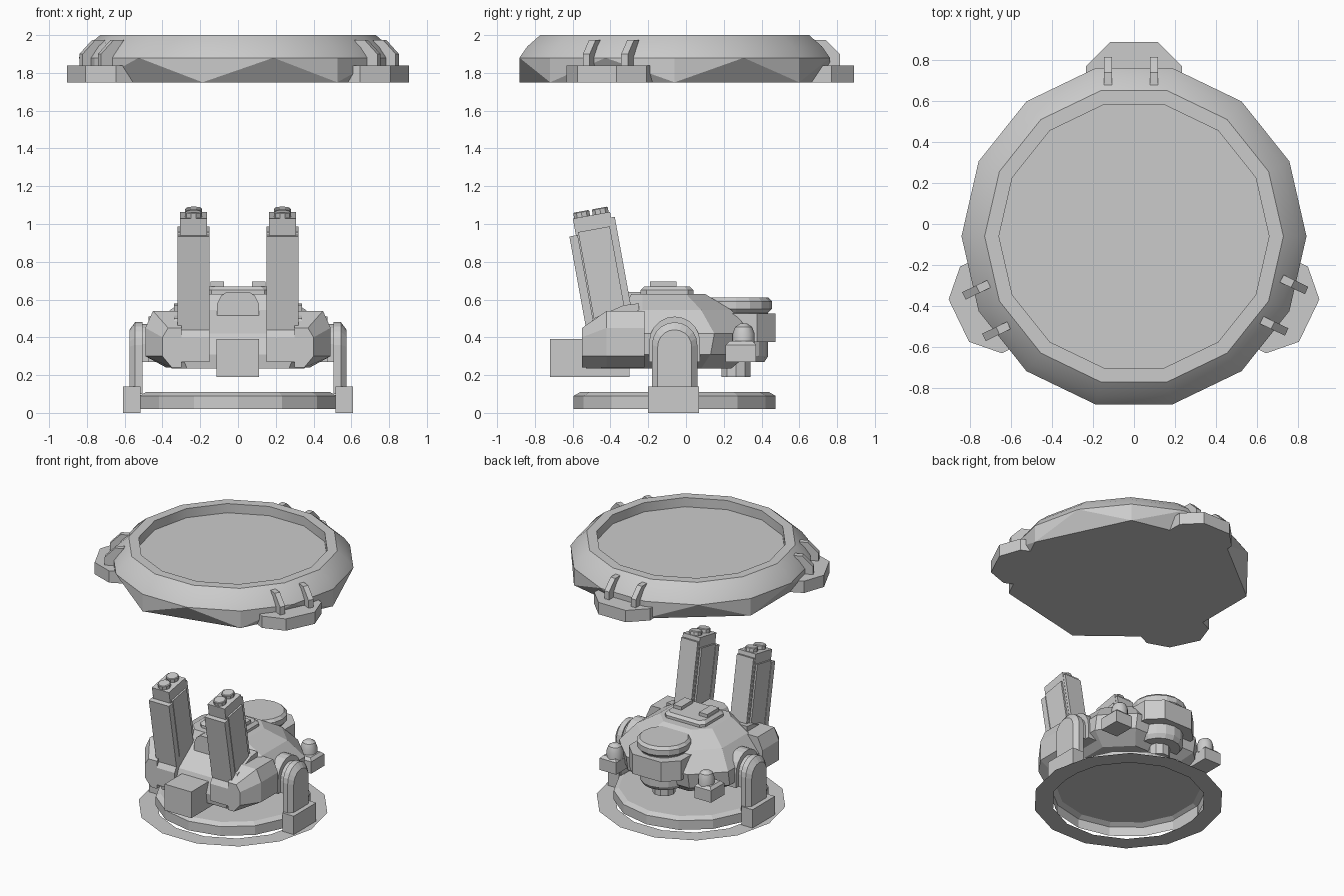
import bpy, bmesh, math
from mathutils import Matrix, Vector

if "Cube" in bpy.data.objects:
    bpy.data.objects.remove(bpy.data.objects["Cube"])

grey = bpy.data.materials.new("plain_grey")
grey.diffuse_color = (0.6, 0.6, 0.6, 1)
grey.use_nodes = True
grey.node_tree.nodes["Principled BSDF"].inputs["Base Color"].default_value = grey.diffuse_color
CY = -0.06  # shared centre line of dish, base and pivots


def make(name, verts, faces, matrix=None, smooth=False):
    me = bpy.data.meshes.new(name)
    bm = bmesh.new()
    vs = [bm.verts.new(v) for v in verts]
    for f in faces:
        bm.faces.new([vs[i] for i in f])
    if matrix:
        bm.transform(matrix)
    bmesh.ops.recalc_face_normals(bm, faces=bm.faces[:])
    for f in bm.faces:
        f.smooth = smooth
    bm.to_mesh(me)
    bm.free()
    me.materials.append(grey)
    ob = bpy.data.objects.new(name, me)
    bpy.context.collection.objects.link(ob)
    if smooth:
        bpy.context.view_layer.objects.active = ob
        ob.select_set(True)
        bpy.ops.object.shade_smooth_by_angle(angle=math.radians(32))
        ob.select_set(False)
    return ob


def loft(name, rings, matrix=None, caps=(True, True), smooth=False):
    n = len(rings[0])
    faces = [(a * n + i, a * n + (i + 1) % n, a * n + n + (i + 1) % n, a * n + n + i)
             for a in range(len(rings) - 1) for i in range(n)]
    if caps[0]:
        faces.append(tuple(range(n)))
    if caps[1]:
        faces.append(tuple(range((len(rings) - 1) * n, len(rings) * n)))
    return make(name, [v for r in rings for v in r], faces, matrix, smooth)


def ring(r, z, n=14, cx=0, cy=CY, turn=0.0):
    return [(cx + r * math.cos(turn + math.tau * i / n),
             cy + r * math.sin(turn + math.tau * i / n), z) for i in range(n)]


def octagon(w, y0, y1, z, cf, cb):
    """Mirrored eight-sided outline with chamfers cf (front) and cb (back)."""
    half = [(w - cf, y0), (w, y0 + cf), (w, y1 - cb), (w - cb, y1)]
    return [(x, y, z) for x, y in half] + [(-x, y, z) for x, y in reversed(half)]


def box(name, x0, x1, y0, y1, z0, z1, inset=0.0, matrix=None):
    def q(i, z):
        return [(x0 + i, y0 + i, z), (x1 - i, y0 + i, z), (x1 - i, y1 - i, z), (x0 + i, y1 - i, z)]
    rings = [q(0, z0), q(0, z1)] if not inset else [q(0, z0), q(0, z1 - inset), q(inset, z1)]
    return loft(name, rings, matrix)


def slab(name, outline, x0, x1, matrix=None, bevel=None):
    """Side (y, z) outline extruded along x; bevel is a second outline for the outer face."""
    rings = [[(x0, y, z) for y, z in outline], [(x1, y, z) for y, z in outline]]
    if bevel:
        rings.append([(x1 + (0.03 if x1 > x0 else -0.03), y, z) for y, z in bevel])
    return loft(name, rings, matrix)


def arch(w, foot, top, n=10):
    return [(CY - w, foot), (CY + w, foot)] + [
        (CY + w * math.cos(math.pi * i / n), top - w + w * math.sin(math.pi * i / n))
        for i in range(n + 1)]


# Overhead dish: rim walls, recessed floor, seven-sided underside
loft("dish_rim", [ring(.843, 1.88), ring(.80, 1.94), ring(.73, 2), ring(.66, 2), ring(.66, 1.93)],
     caps=(False, True), smooth=True)
up, low = ring(.843, 1.88), ring(.843, 1.75, 7)
faces = [tuple(range(14, 21))]
for i in range(7):
    a, b, c, d = 2 * i, 2 * i + 1, (2 * i + 2) % 14, 14 + (i + 1) % 7
    faces += [(a, b, 14 + i), (b, c, d), (14 + i, b, d)]
make("dish_lower_wall", up + low, faces)

# Three clamps around the dish, each a foot with two hooked arms
for k, deg in enumerate((90, 205.7, -25.7)):
    m = Matrix.Translation((0, CY, 0)) @ Matrix.Rotation(math.radians(deg - 90), 4, 'Z')
    foot = [(-.235, .72), (.235, .72), (.235, .83), (.115, .95), (-.115, .95), (-.235, .83)]
    loft("clamp_foot_%d" % k, [[(x, y, z) for x, y in foot] for z in (1.75, 1.84)], m)
    hook = [(.72, 1.80), (.875, 1.80), (.875, 1.90), (.80, 1.975), (.74, 1.975), (.78, 1.92)]
    for x in (-.127, .098):
        slab("clamp_arm", hook, x - .02, x + .02, m)

# Base: ground plate around an open-bottomed round plinth
loft("ground_plate", [ring(.66, 0), ring(.53, 0)], caps=(False, False))
t = math.pi / 2
loft("plinth", [ring(.535, .02, turn=t), ring(.535, .09, turn=t), ring(.50, .11, turn=t)],
     caps=(False, True))

# Turret body: stacked faceted rings
loft("turret_body", [
    octagon(.35, -.53, .24, .235, .08, .16), octagon(.46, -.54, .33, .31, .16, .2),
    octagon(.46, -.50, .35, .42, .16, .2), octagon(.36, -.33, .24, .545, .1, .16),
    octagon(.22, -.29, .10, .63, .06, .1)])
loft("roof_plate", [octagon(.17, -.24, .04, .60, .03, .03), octagon(.17, -.24, .04, .65, .03, .03),
                    octagon(.15, -.22, .02, .67, .03, .03)])
box("front_block", -.115, .11, -.72, -.30, .19, .39)

# Hood with arched top between the launchers
hood = [(-.11, .47), (.11, .47), (.11, .58), (.09, .62), (.06, .64), (-.06, .64), (-.09, .62), (-.11, .58)]
loft("front_hood", [[(x, y, z) for x, z in hood] for y in (-.37, -.22)])

# Rear drum with cap, armour jacket and stem
DY = .265
loft("drum", [ring(r, z, 16, 0, DY) for r, z in ((.15, .27), (.17, .30), (.17, .55))])
loft("drum_cap", [ring(r, z, 16, 0, DY) for r, z in ((.17, .53), (.19, .55), (.19, .59), (.17, .61))])
loft("drum_jacket", [octagon(.22, .18, .475, z, .03, .1) for z in (.375, .525)])
loft("drum_stem", [ring(.08, z, 10, 0, DY) for z in (.19, .28)])

# Parts mirrored left and right
for s in (1, -1):
    def bx(name, x0, x1, *rest, **kw):
        return box(name, min(s * x0, s * x1), max(s * x0, s * x1), *rest, **kw)

    # Pivot supports
    bx("support_foot", .515, .61, -.20, .07, 0, .14)
    slab("support_post", arch(.12, .10, .48), s * .505, s * .545, bevel=arch(.09, .10, .44))
    slab("pivot_ring", arch(.135, .27, .51), s * .40, s * .475)
    slab("pivot_hub", arch(.105, .27, .47), s * .47, s * .51)

    # Front armour pods and launcher mounts
    pod = [(.30, .24), (.38, .24), (.49, .30), (.49, .45), (.45, .54), (.30, .54)]
    nose = [(.30, .24), (.35, .24), (.40, .30), (.40, .40), (.37, .45), (.30, .45)]
    loft("armour_pod", [[(s * x, -.55, z) for x, z in nose], [(s * x, -.42, z) for x, z in pod],
                        [(s * x, -.22, z) for x, z in pod]])
    slab("launcher_mount", [(-.55, .27), (-.25, .27), (-.25, .58), (-.33, .57), (-.49, .50), (-.55, .40)],
         s * .15, s * .34)

    # Tilted twin launcher tube: core, front and back plates, two caps
    m = Matrix.Translation((s * .235, -.405, .52)) @ Matrix.Rotation(math.radians(10.3), 4, 'X')
    box("launcher_core", -.072, .072, -.10, .10, -.12, .535, matrix=m)
    box("launcher_front_plate", -.085, .085, -.135, -.09, -.13, .445, matrix=m)
    box("launcher_side_plate", -.085, .085, -.085, .085, -.12, .46, matrix=m)
    box("launcher_back_plate", -.07, .07, .09, .12, -.05, .505, matrix=m)
    for y in (-.05, .05):
        loft("launcher_cap", [ring(r, z, 10, 0, y) for r, z in ((.045, .52), (.045, .56), (.04, .565))], m)

    # Roof studs
    bx("roof_stud", .075, .145, -.19, -.05, .66, .695)

    # Rear lamps on brackets
    bx("lamp_bracket", .33, .47, .21, .37, .27, .38, inset=.02)
    loft("lamp_dome", [ring(r, z, 12, s * .385, .305) for r, z in
                       ((.058, .35), (.058, .42), (.045, .455), (.02, .472))], smooth=True)
